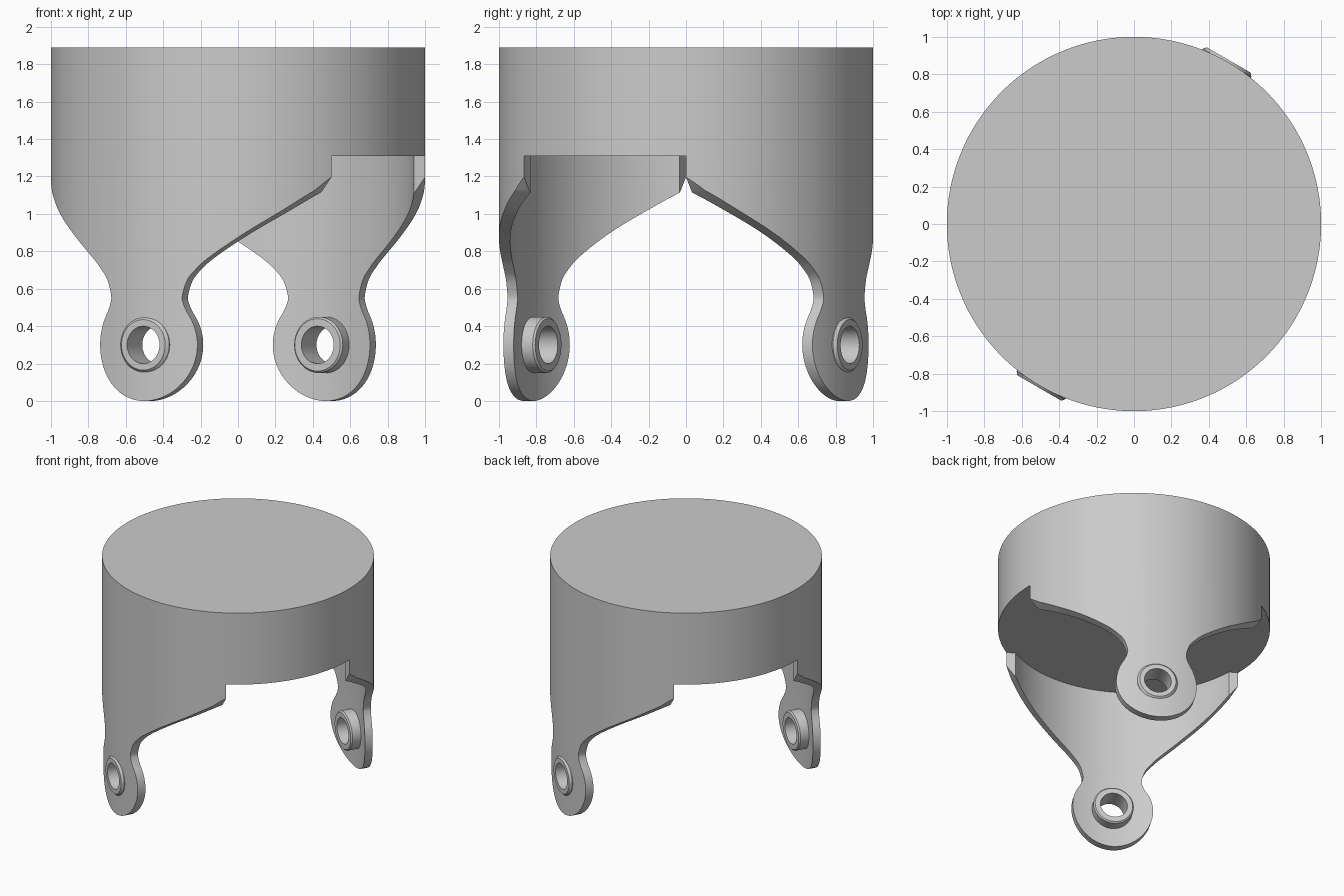
import bpy, bmesh, math
from mathutils import Matrix, Vector
from mathutils.geometry import interpolate_bezier

cube = bpy.data.objects.get("Cube")
if cube:
    bpy.data.objects.remove(cube, do_unlink=True)

grey = bpy.data.materials.new("plain_grey")
grey.use_nodes = True
colour = (0.6, 0.6, 0.6, 1)
grey.diffuse_color = colour
grey.node_tree.nodes["Principled BSDF"].inputs["Base Color"].default_value = colour

WALL, JOIN, TOP, HUB = 0.94, 1.31, 1.89, 0.3


def finish(name, bm):
    bmesh.ops.recalc_face_normals(bm, faces=bm.faces)
    mesh = bpy.data.meshes.new(name)
    bm.to_mesh(mesh)
    bm.free()
    mesh.materials.append(grey)
    ob = bpy.data.objects.new(name, mesh)
    bpy.context.collection.objects.link(ob)
    return ob


def prism(name, points, direction):
    """Extrude a closed outline along a direction."""
    bm = bmesh.new()
    face = bm.faces.new([bm.verts.new(p) for p in points])
    ext = bmesh.ops.extrude_face_region(bm, geom=[face])["geom"]
    moved = [g for g in ext if isinstance(g, bmesh.types.BMVert)]
    bmesh.ops.translate(bm, vec=direction, verts=moved)
    return finish(name, bm)


def arc(radius, half_angle, z, steps=64):
    """Points around the front of the drum, left to right."""
    angles = [half_angle * (2 * i / steps - 1) for i in range(steps + 1)]
    return [Vector((radius * math.sin(a), -radius * math.cos(a), z)) for a in angles]


def smooth(ob, angle=30):
    bpy.ops.object.select_all(action="DESELECT")
    ob.select_set(True)
    bpy.context.view_layer.objects.active = ob
    bpy.ops.object.shade_smooth_by_angle(angle=math.radians(angle))


def boolean(ob, cutter, operation):
    mod = ob.modifiers.new(operation, "BOOLEAN")
    mod.operation, mod.solver, mod.object = operation, "EXACT", cutter
    bpy.context.view_layer.objects.active = ob
    bpy.ops.object.modifier_apply(modifier=mod.name)
    bpy.data.objects.remove(cutter, do_unlink=True)


def spline(points, steps=6):
    """Smooth curve through the points."""
    pts = [Vector((x, 0, z)) for x, z in points]
    slope = [(pts[min(i + 1, len(pts) - 1)] - pts[max(i - 1, 0)]) / 6 for i in range(len(pts))]
    out = []
    for i in range(len(pts) - 1):
        seg = interpolate_bezier(pts[i], pts[i] + slope[i], pts[i + 1] - slope[i + 1], pts[i + 1], steps + 1)
        out += seg[:-1]
    return out + [pts[-1]]


def leg_outline():
    """Round foot, narrow neck, then a flare up to the drum."""
    start = math.radians(35)
    count = 24
    foot = []
    for i in range(count):
        a = -math.pi / 2 + (start + math.pi / 2) * i / count
        foot.append(Vector((HUB * math.cos(a), 0, HUB + HUB * math.sin(a))))
    flare = spline([(0.246, 0.472), (0.225, 0.52), (0.22, 0.565), (0.248, 0.65), (0.3, 0.713),
                    (0.36, 0.768), (0.5, 0.875), (0.68, 1.01), (0.81, 1.125)])
    right = foot + flare + [Vector((0.868, 0, 1.2)), Vector((0.868, 0, 1.5))]
    left = [Vector((-p.x, 0, p.z)) for p in reversed(right[1:])]
    return [p + Vector((0, -1.2, 0)) for p in right + left]


def make_leg(name):
    # curved wall, cut off by a flat plane at both ends
    ring = arc(1, math.acos(0.5), -0.1) + arc(WALL, math.acos(0.5 / WALL), -0.1)[::-1]
    leg = prism(name, ring, Vector((0, 0, JOIN + 0.1)))
    boolean(leg, prism("outline_cutter", leg_outline(), Vector((0, 0.9, 0))), "INTERSECT")
    # pivot hole
    circle = [Vector((0.125 * math.cos(a), -1.2, HUB + 0.125 * math.sin(a)))
              for a in (math.tau * i / 48 for i in range(48))]
    boolean(leg, prism("hole_cutter", circle, Vector((0, 0.6, 0))), "DIFFERENCE")
    return leg


def make_bushing(name):
    # chamfered tube section turned around the pivot axis
    section = [(0.1, -0.85), (0.14, -0.85), (0.15, -0.86), (0.15, -0.995), (0.135, -1.012), (0.1, -1.012)]
    bm = bmesh.new()
    verts = [bm.verts.new((r, y, HUB)) for r, y in section]
    edges = [bm.edges.new((verts[i - 1], verts[i])) for i in range(len(verts))]
    bmesh.ops.spin(bm, geom=verts + edges, cent=(0, 0, HUB), axis=(0, 1, 0),
                   angle=math.tau, steps=48)
    bmesh.ops.remove_doubles(bm, verts=bm.verts, dist=0.0001)
    return finish(name, bm)


# Solid drum
bm = bmesh.new()
bmesh.ops.create_cone(bm, cap_ends=True, segments=192, radius1=1, radius2=1, depth=TOP - JOIN,
                      matrix=Matrix.Translation((0, 0, (TOP + JOIN) / 2)))
smooth(finish("drum", bm))

# Two opposite legs, each with its bushing
for side, turn in (("front", -30), ("back", 150)):
    for ob in (make_leg(side + "_leg"), make_bushing(side + "_bushing")):
        ob.data.transform(Matrix.Rotation(math.radians(turn), 4, "Z"))
        smooth(ob)
